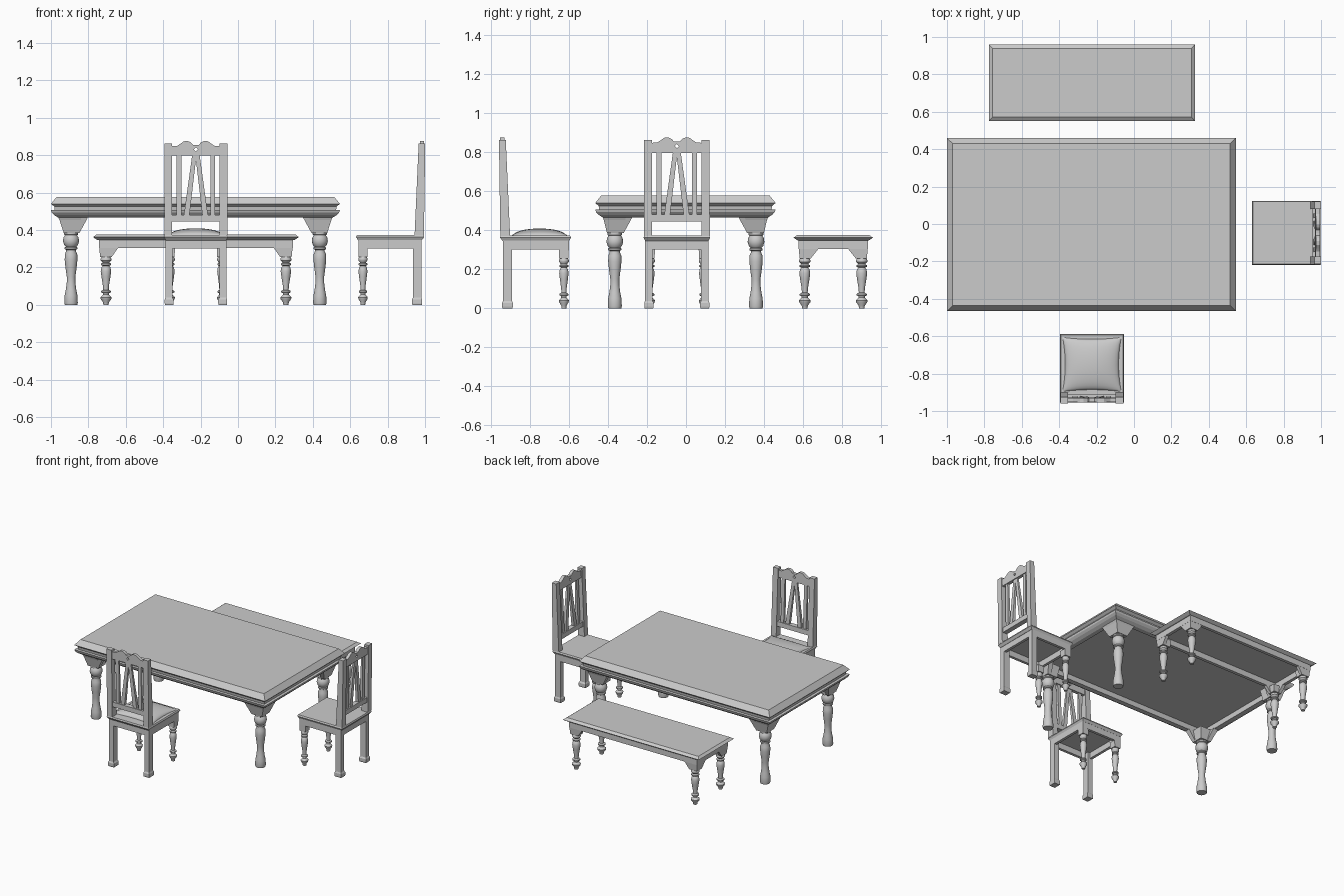
import bpy, bmesh, math
from mathutils import Matrix

if "Cube" in bpy.data.objects:
    bpy.data.objects.remove(bpy.data.objects["Cube"])

I = Matrix.Identity(4)


def make(name, verts, faces, M=I, smooth=False):
    bm = bmesh.new()
    vs = [bm.verts.new(M @ Matrix.Translation(v).translation) for v in verts]
    for f in faces:
        bm.faces.new([vs[i] for i in f])
    bmesh.ops.recalc_face_normals(bm, faces=bm.faces)
    me = bpy.data.meshes.new(name)
    bm.to_mesh(me)
    bm.free()
    ob = bpy.data.objects.new(name, me)
    bpy.context.collection.objects.link(ob)
    if smooth:
        bpy.ops.object.select_all(action='DESELECT')
        ob.select_set(True)
        bpy.context.view_layer.objects.active = ob
        bpy.ops.object.shade_smooth_by_angle(angle=math.radians(40))
    return ob


def skin(name, loops, M=I, smooth=False):
    """Join equal-length loops into a closed solid."""
    n = len(loops[0])
    faces = [list(range(n)), list(range((len(loops) - 1) * n, len(loops) * n))]
    for k in range(len(loops) - 1):
        for i in range(n):
            j = (i + 1) % n
            faces.append([k * n + i, k * n + j, k * n + n + j, k * n + n + i])
    return make(name, [v for l in loops for v in l], faces, M, smooth)


def rects(name, rows, M=I):
    """Stack of rectangles (x0, x1, y0, y1, z)."""
    return skin(name, [[(a, c, z), (b, c, z), (b, d, z), (a, d, z)]
                       for a, b, c, d, z in rows], M)


def slab(name, rows, M=I):
    """Stack of centred rectangles (half x, half y, z)."""
    return rects(name, [(-x, x, -y, y, z) for x, y, z in rows], M)


def lathe(name, prof, x, y, M=I, n=20):
    ang = [2 * math.pi * i / n for i in range(n)]
    return skin(name, [[(x + r * math.cos(a), y + r * math.sin(a), z) for a in ang]
                       for r, z in prof], M, True)


def flip(sx, sy):
    return Matrix.Diagonal((sx, sy, 1, 1))


CORNERS = [(1, 1), (-1, 1), (1, -1), (-1, -1)]

# Table
T = Matrix.Translation((-0.2275, -0.003, 0))
slab("table_top", [(.752, .442, .506), (.755, .445, .525), (.772, .4625, .54),
                   (.742, .4325, .577)], T)
slab("table_apron", [(.70, .39, .506), (.772, .4625, .506), (.768, .458, .493),
                     (.755, .445, .479), (.733, .424, .466), (.70, .39, .466),
                     (.70, .39, .504)], T)
table_leg = [(.033, 0), (.036, .01), (.034, .05), (.028, .08), (.023, .12), (.023, .15),
             (.030, .20), (.034, .24), (.033, .27), (.026, .287), (.026, .294), (.034, .298),
             (.034, .306), (.028, .31), (.037, .32), (.043, .34), (.040, .36), (.032, .372),
             (.038, .376), (.038, .388)]
for s in CORNERS:
    M = T @ flip(*s)
    lathe("table_leg", table_leg, .665, .362, M)
    rects("table_leg_block", [(.62, .705, .317, .402, .385), (.617, .712, .314, .406, .42),
                              (.61, .733, .305, .424, .467)], M)
    rects("table_bracket_long", [(.62, .705, .375, .402, .385), (.575, .731, .385, .422, .467)], M)
    rects("table_bracket_short", [(.675, .705, .317, .402, .385), (.693, .731, .272, .422, .467)], M)

# Bench
B = Matrix.Translation((-0.225, .755, 0))
slab("bench_seat", [(.528, .182, .347), (.550, .204, .362), (.532, .184, .376)], B)
slab("bench_apron", [(.495, .155, .347), (.518, .178, .347), (.518, .178, .305),
                     (.495, .155, .305), (.495, .155, .346)], B)
small_leg = [(.014, 0), (.016, .014), (.028, .03), (.030, .04), (.016, .054), (.016, .062),
             (.026, .066), (.026, .074), (.015, .08), (.016, .10), (.024, .15), (.028, .18),
             (.024, .20), (.017, .208), (.027, .213), (.027, .22), (.018, .226),
             (.029, .238), (.029, .247), (.022, .258)]
for s in CORNERS:
    M = B @ flip(*s)
    lathe("bench_leg", small_leg, .481, .146, M)
    rects("bench_leg_block", [(.45, .512, .115, .172, .256), (.445, .517, .11, .177, .306)], M)
    rects("bench_bracket_long", [(.45, .512, .15, .172, .256), (.415, .517, .155, .177, .306)], M)
    rects("bench_bracket_short", [(.488, .512, .115, .172, .256), (.494, .517, .075, .177, .306)], M)


def back_panel(name, pts, M, inset=0.0):
    """Upright panel drawn in x-z, following the lean of the chair back."""
    def row(near):
        out = []
        for x, z in pts:
            t = (z - .37) / .493
            back, front = -.364 - .007 * t + inset, -.314 - .022 * t - inset
            out.append((x, front if near else back, z))
        return out
    return skin(name, [row(False), row(True)], M)


def chair(M):
    # seat and apron, front edge at local y = 0
    rects("chair_seat", [(-.162, .162, -.352, -.012, .345), (-.171, .171, -.366, -.001, .362),
                         (-.166, .166, -.362, -.006, .372)], M)
    o, i = (-.163, .163, -.350, -.013), (-.143, .143, -.33, -.033)
    rects("chair_apron", [i + (.347,), o + (.347,), o + (.302,), i + (.302,), i + (.346,)], M)
    for s in (1, -1):
        S = M @ flip(s, 1)
        lathe("chair_front_leg", [(r * .86, z) for r, z in small_leg], .138, -.038, S)
        rects("chair_leg_block", [(.114, .162, -.062, -.014, .256),
                                  (.112, .163, -.064, -.013, .304)], S)
        rects("chair_back_leg", [(.121, .165, -.353, -.302, 0), (.119, .167, -.355, -.300, .008),
                                 (.119, .167, -.355, -.300, .028), (.125, .163, -.350, -.305, .038),
                                 (.125, .163, -.350, -.305, .346)], S)
        back_panel("chair_back_post", [(.127, .37), (.169, .37), (.168, .863), (.127, .863)], S)
        # wavy crest half with a small diamond notch at the centre
        back_panel("chair_crest", [(0, .797), (0, .82), (.011, .831), (0, .843), (0, .854),
                                   (.015, .855), (.027, .868), (.045, .876), (.065, .874),
                                   (.083, .861), (.10, .850), (.13, .848), (.13, .797)], S, .006)
        back_panel("chair_side_slat", [(.078, .475), (.103, .475), (.103, .80), (.078, .80)], S, .012)
        back_panel("chair_slanted_slat", [(.035, .475), (.065, .475), (.020, .80), (0, .80),
                                          (0, .775)], S, .012)
    back_panel("chair_lower_rail", [(-.13, .445), (.13, .445), (.13, .48), (-.13, .48)], M, .006)


def cushion(M, n=16):
    # pillow with pinched corners and inward-bowed sides
    verts, faces = [], []
    for j in range(n + 1):
        for i in range(n + 1):
            u, v = -math.cos(math.pi * i / n), -math.cos(math.pi * j / n)
            h = .037 * ((1 - u * u) * (1 - v * v)) ** .5
            verts.append((u * .157 * (1 - .09 * (1 - v * v)),
                          -.163 + v * .145 * (1 - .07 * (1 - u * u)), .372 + h))
    for j in range(n):
        for i in range(n):
            a = j * (n + 1) + i
            faces.append([a, a + 1, a + n + 2, a + n + 1])
    make("chair_cushion", verts, faces, M, True)


# Two chairs facing the table
front = Matrix.Translation((-.225, -.588, 0))
chair(front)
cushion(front)
chair(Matrix.Translation((.63, -.047, 0)) @ Matrix.Rotation(math.pi / 2, 4, 'Z'))
